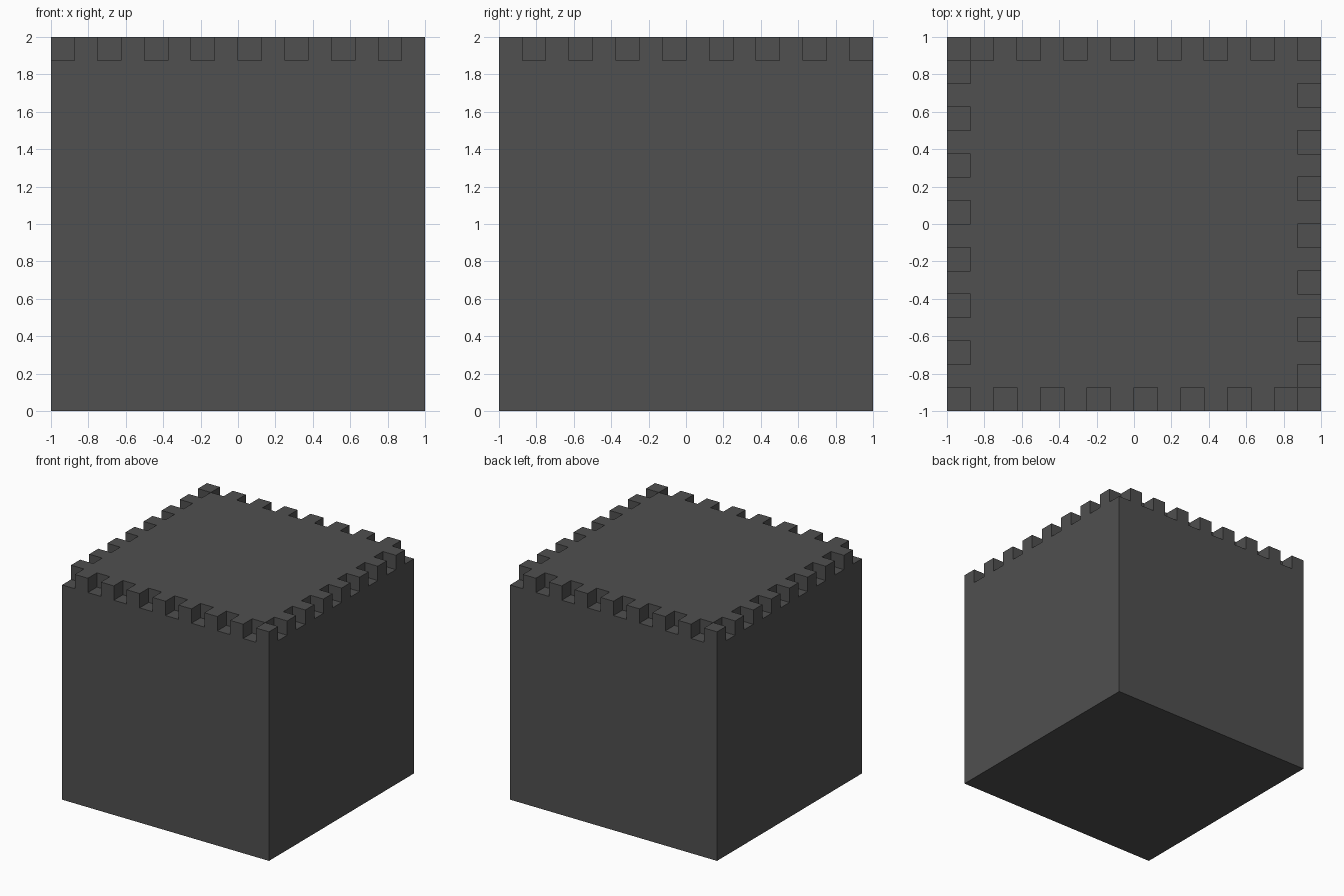
import bpy, bmesh

if "Cube" in bpy.data.objects:
    bpy.data.objects.remove(bpy.data.objects["Cube"])

N = 16                # cells along each side
C = 2.0 / N           # cell size, also the notch depth
LOW, HIGH = 2.0 - C, 2.0

charcoal = bpy.data.materials.new("charcoal grey")
charcoal.diffuse_color = (0.08, 0.08, 0.08, 1)
charcoal.use_nodes = True
charcoal.node_tree.nodes["Principled BSDF"].inputs["Base Color"].default_value = charcoal.diffuse_color


def levels(i, j):
    """Number of layers in a cell: 0 outside, 1 notch, 2 full height."""
    if not (0 <= i < N and 0 <= j < N):
        return 0
    border = i in (0, N - 1) or j in (0, N - 1)
    return 1 if border and (i + j) % 2 == 0 else 2


bm = bmesh.new()
Z = (0.0, LOW, HIGH)


def quad(*pts):
    bm.faces.new([bm.verts.new((-1 + x * C, -1 + y * C, z)) for x, y, z in pts])


# Block with alternating square notches along the top rim
for i in range(N):
    for j in range(N):
        h = levels(i, j)
        a, b, c, d = (i, j), (i + 1, j), (i + 1, j + 1), (i, j + 1)
        quad(*[(*p, Z[h]) for p in (a, b, c, d)])
        quad(*[(*p, 0.0) for p in (d, c, b, a)])
        # walls wherever the neighbouring cell is lower
        for p, q, di, dj in ((a, b, 0, -1), (b, c, 1, 0), (c, d, 0, 1), (d, a, -1, 0)):
            for k in range(levels(i + di, j + dj), h):
                quad((*p, Z[k]), (*q, Z[k]), (*q, Z[k + 1]), (*p, Z[k + 1]))

# Merge the cells into clean flat faces
bmesh.ops.remove_doubles(bm, verts=bm.verts, dist=1e-4)
bmesh.ops.dissolve_limit(bm, angle_limit=0.01, verts=bm.verts, edges=bm.edges)

mesh = bpy.data.meshes.new("notched_block")
bm.to_mesh(mesh)
bm.free()
mesh.materials.append(charcoal)
block = bpy.data.objects.new("notched_block", mesh)
bpy.context.collection.objects.link(block)
